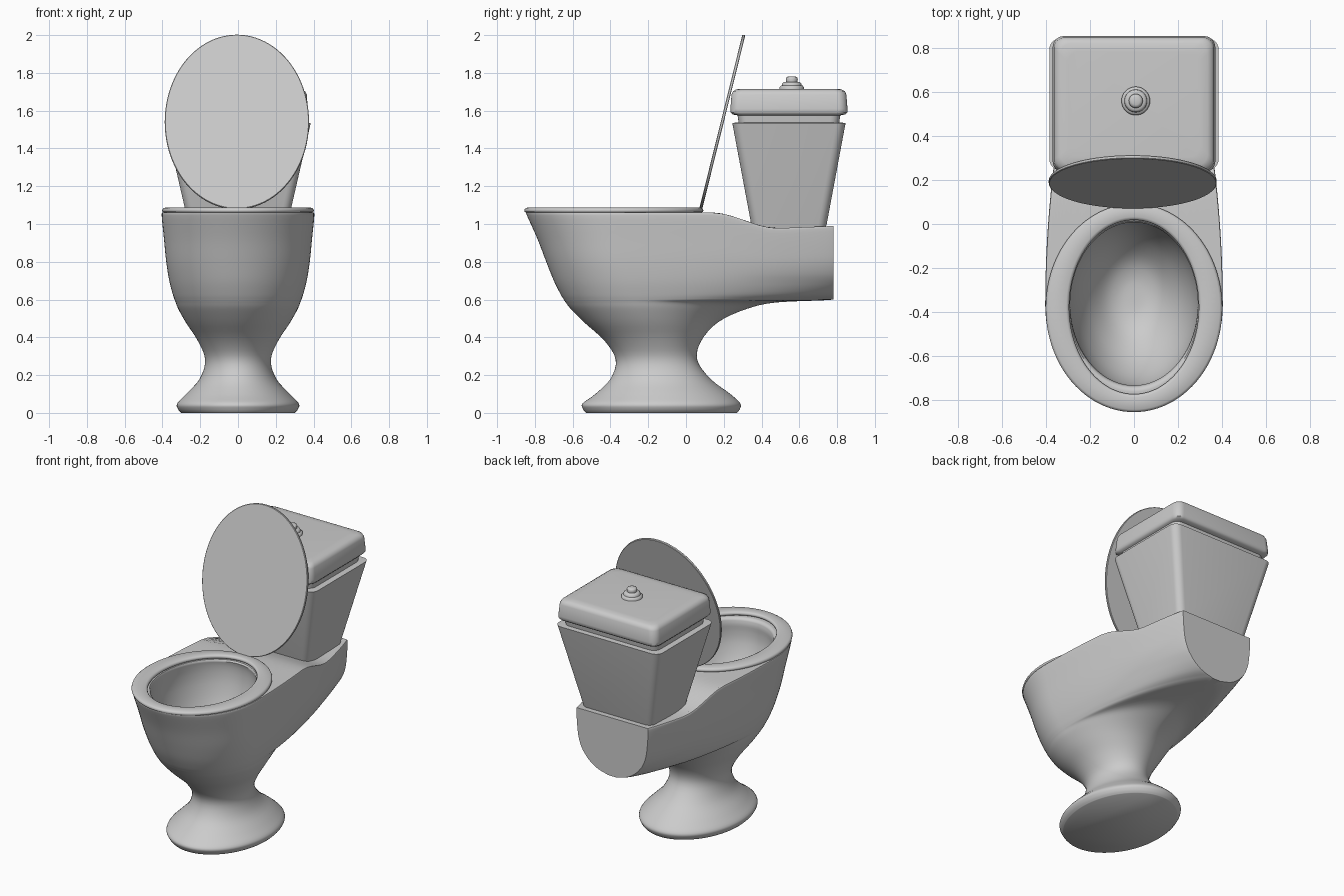
import bpy, bmesh, math
from mathutils import Vector

if "Cube" in bpy.data.objects:
    bpy.data.objects.remove(bpy.data.objects["Cube"])


def loft(name, rings, cap=True, loop=False, angle=35):
    """Skin a list of equal-length point rings into a smooth-shaded object."""
    bm = bmesh.new()
    vs = [[bm.verts.new(p) for p in r] for r in rings]
    n = len(vs[0])
    pairs = list(zip(vs, vs[1:])) + ([(vs[-1], vs[0])] if loop else [])
    for a, b in pairs:
        for i in range(n):
            j = (i + 1) % n
            bm.faces.new((a[i], a[j], b[j], b[i]))
    if cap and not loop:
        bm.faces.new(vs[0][::-1])
        bm.faces.new(vs[-1])
    bmesh.ops.remove_doubles(bm, verts=bm.verts, dist=1e-4)
    bmesh.ops.recalc_face_normals(bm, faces=bm.faces)
    me = bpy.data.meshes.new(name)
    bm.to_mesh(me)
    bm.free()
    ob = bpy.data.objects.new(name, me)
    bpy.context.collection.objects.link(ob)
    bpy.ops.object.select_all(action='DESELECT')
    ob.select_set(True)
    bpy.context.view_layer.objects.active = ob
    bpy.ops.object.shade_smooth_by_angle(angle=math.radians(angle))
    return ob


def ellipse(rx, ry, cy, z, n=96, cx=0.0):
    """Ellipse starting at the front and running to the right."""
    return [Vector((cx + rx * math.sin(2 * math.pi * i / n),
                    cy - ry * math.cos(2 * math.pi * i / n), z)) for i in range(n)]


def rounded_rect(hx, hy, r, cy, z, k=6):
    pts = []
    for q, (sx, sy) in enumerate([(1, 1), (-1, 1), (-1, -1), (1, -1)]):
        for i in range(k + 1):
            a = math.pi / 2 * (q + i / k)
            pts.append(Vector((sx * (hx - r) + r * math.cos(a),
                               cy + sy * (hy - r) + r * math.sin(a), z)))
    return pts


def catmull(rows, steps=4):
    out = []
    for i in range(len(rows) - 1):
        p = [rows[max(0, min(len(rows) - 1, i + k))] for k in (-1, 0, 1, 2)]
        for s in range(steps):
            t = s / steps
            out.append([0.5 * (2 * b + (c - a) * t + (2 * a - 5 * b + 4 * c - d) * t * t
                               + (3 * b - a - 3 * c + d) * t ** 3) for a, b, c, d in zip(*p)])
    return out + [list(rows[-1])]


# Body: horizontal sections (z, front y, back y, half width, rear half width, widest y)
sections = [
    (0.00, -.53, .27, .300, 0, -.13), (0.02, -.545, .285, .318, 0, -.13),
    (0.05, -.548, .288, .322, 0, -.13), (0.10, -.48, .235, .275, 0, -.13),
    (0.18, -.40, .13, .203, 0, -.14), (0.28, -.372, .06, .174, 0, -.155),
    (0.38, -.43, .08, .212, 0, -.18), (0.48, -.54, .17, .277, 0, -.22),
    (0.55, -.61, .32, .316, 0, -.25), (0.585, -.637, .48, .330, 0, -.265),
    (0.60, -.647, .78, .336, .03, -.27), (0.63, -.665, .78, .346, .125, -.28),
    (0.70, -.70, .78, .364, .205, -.30), (0.80, -.74, .78, .380, .245, -.33),
    (0.92, -.786, .78, .392, .26, -.35), (1.045, -.842, .78, .404, .265, -.37),
    (1.06, -.845, .78, .398, .258, -.37)]


def top_z(y):
    """Height of the top surface: level at the rim, dipping to the tank shelf."""
    t = max(0, min(1, (y - .14) / .34))
    return 1.06 - .082 * t * t * (3 - 2 * t) + max(0, y - .5) * .04


def body_ring(z, yf, yb, wx, wb, yc):
    yb, wb = min(yb, .78), max(wb, 0)
    t = max(0, min(1, (z - .42) / .3))
    p = 1 + .8 * t * t * (3 - 2 * t)
    half = []
    for i in range(20):
        a = math.pi / 2 * i / 20
        half.append((wx * math.sin(a), yc + (yf - yc) * math.cos(a)))
    for i in range(24):
        a = math.pi / 2 * i / 24
        half.append((wb + (wx - wb) * math.cos(a) ** p, yc + (yb - yc) * math.sin(a)))
    half += [(wb * (1 - i / 4), yb) for i in range(5)]
    pts = half + [(-x, y) for x, y in half[-2:0:-1]]
    return [Vector((x, y, z if z < .7 else .7 + (z - .7) * (top_z(y) - .7) / .36))
            for x, y in pts]


rings = [body_ring(*r) for r in catmull(sections)]
outer = rings[-1]
hole = ellipse(.295, .385, -.37, 1.06, len(outer))
for s in range(1, 11):
    ring = [a.lerp(b, s / 10) for a, b in zip(outer, hole)]
    for v in ring:
        v.z = top_z(v.y)
    rings.append(ring)
# Bowl cavity (z, scale, centre y)
cavity = [(1.05, .985, -.367), (1.02, .985, -.36), (.97, .99, -.36), (.9, .97, -.36),
          (.8, .89, -.355), (.7, .75, -.345), (.62, .57, -.335), (.57, .40, -.33),
          (.545, .22, -.33), (.54, .06, -.33)]
for z, s, cy in catmull(cavity, 3):
    rings.append(ellipse(.295 * s, .38 * s, cy, z, len(outer)))
loft("toilet_body", rings, angle=50)

# Seat ring
o, i = (.402, .474, -.382), (.295, .396, -.378)
seat = [(o, -.012, 1.06), (o, -.002, 1.064), (o, 0, 1.072), (o, -.003, 1.080), (o, -.012, 1.086),
        (i, .014, 1.087), (i, .005, 1.083), (i, 0, 1.075), (i, .002, 1.066), (i, .01, 1.06)]
loft("seat", [ellipse(rx + d, ry + d, cy, z) for (rx, ry, cy), d, z in seat], loop=True, angle=60)

# Raised lid leaning back
lid = loft("seat_lid", [ellipse(.379, .472, 0, -.008), ellipse(.382, .475, 0, -.005),
                        ellipse(.382, .475, 0, .005), ellipse(.379, .472, 0, .008)])
lid.location = (-.006, .192, 1.54)
lid.rotation_euler = (math.atan2(.92, .228), 0, 0)

# Cistern tank, flaring upward
tank = [(.255, .19, .04, .97), (.262, .2, .045, 1.0), (.383, .298, .05, 1.525),
        (.385, .3, .05, 1.535), (.36, .275, .05, 1.537)]
loft("tank", [rounded_rect(hx, hy, r, .545, z) for hx, hy, r, z in tank], angle=50)

# Tank lid with recessed neck
cover = [(.345, .265, .05, 1.53), (.35, .272, .05, 1.575), (.362, .298, .05, 1.58),
         (.37, .309, .05, 1.59), (.37, .31, .05, 1.61), (.364, .304, .05, 1.685),
         (.355, .296, .05, 1.703), (.335, .278, .05, 1.713), (.30, .24, .05, 1.716)]
loft("tank_lid", [rounded_rect(hx, hy, r, .545, z) for hx, hy, r, z in cover], angle=50)

# Flush button
button = [(.065, 1.705), (.065, 1.725), (.058, 1.732), (.052, 1.734), (.05, 1.745),
          (.042, 1.752), (.03, 1.753), (.032, 1.768), (.028, 1.777), (.018, 1.781)]
loft("flush_button", [ellipse(r, r, .56, z, 32, .008) for r, z in button], angle=60)
